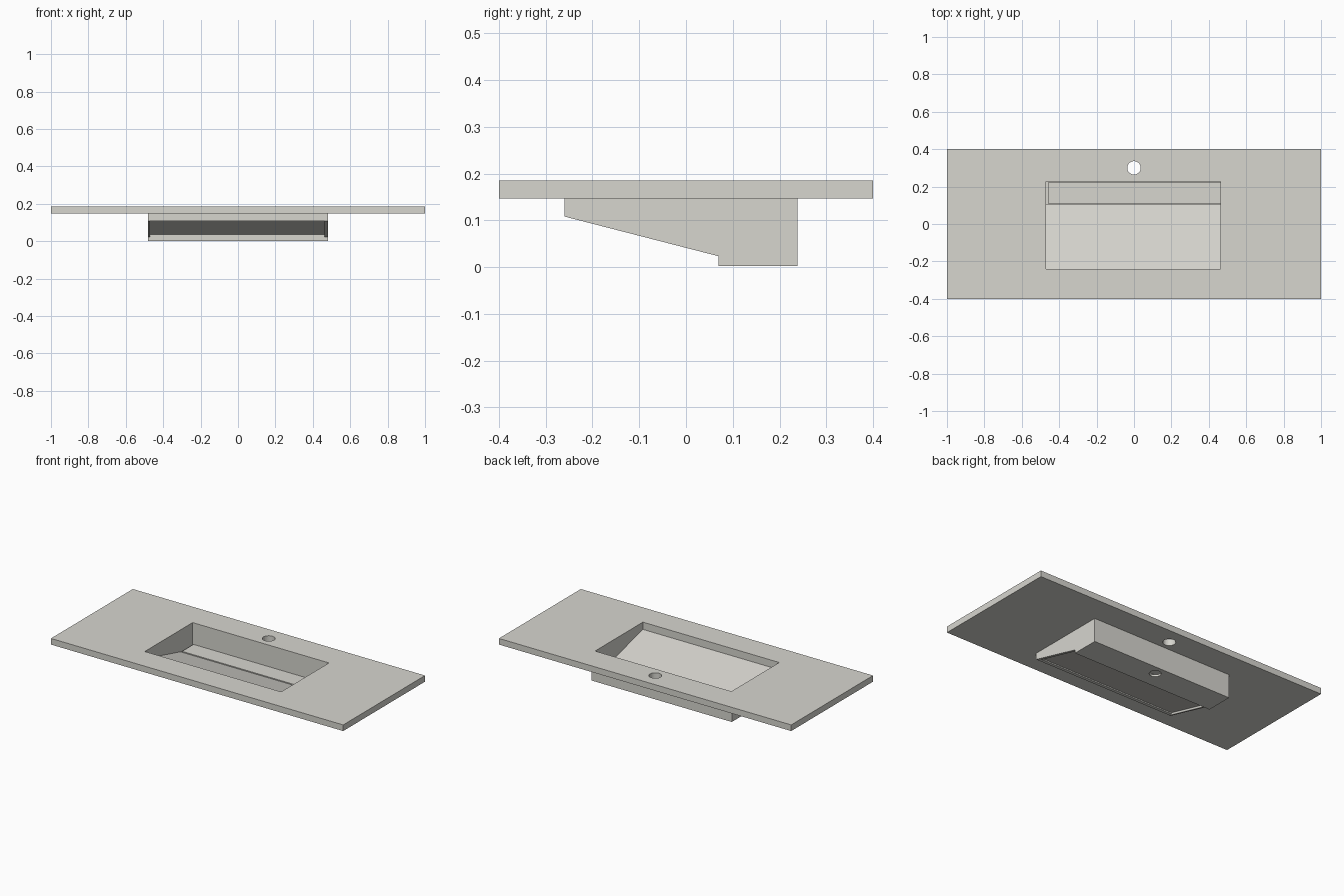
import bpy, bmesh

if "Cube" in bpy.data.objects:
    bpy.data.objects.remove(bpy.data.objects["Cube"])

# one warm light grey for everything
stone = bpy.data.materials.new("warm_light_grey")
stone.diffuse_color = (0.68, 0.67, 0.625, 1)
stone.use_nodes = True
stone.node_tree.nodes["Principled BSDF"].inputs["Base Color"].default_value = stone.diffuse_color


def prism(name, profile, x0, x1):
    """Extrude a (y, z) profile along x."""
    bm = bmesh.new()
    face = bm.faces.new([bm.verts.new((x0, y, z)) for y, z in profile])
    out = bmesh.ops.extrude_face_region(bm, geom=[face])
    moved = [v for v in out["geom"] if isinstance(v, bmesh.types.BMVert)]
    bmesh.ops.translate(bm, verts=moved, vec=(x1 - x0, 0, 0))
    bmesh.ops.recalc_face_normals(bm, faces=bm.faces)
    mesh = bpy.data.meshes.new(name)
    bm.to_mesh(mesh)
    bm.free()
    mesh.materials.append(stone)
    ob = bpy.data.objects.new(name, mesh)
    bpy.context.collection.objects.link(ob)
    return ob


def box(name, x0, x1, y0, y1, z0, z1):
    return prism(name, [(y0, z0), (y1, z0), (y1, z1), (y0, z1)], x0, x1)


def round_cutter(y, z, r):
    bpy.ops.mesh.primitive_cylinder_add(vertices=32, radius=r, depth=0.1, location=(0, y, z))
    ob = bpy.context.object
    ob.data.materials.append(stone)
    return ob


def cut(target, cutter):
    mod = target.modifiers.new("cut", "BOOLEAN")
    mod.operation = "DIFFERENCE"
    mod.solver = "EXACT"
    mod.object = cutter
    bpy.context.view_layer.objects.active = target
    bpy.ops.object.modifier_apply(modifier=mod.name)
    bpy.data.objects.remove(cutter)


BOT, UNDER, TOP = 0.002, 0.147, 0.185    # key heights
L, R, F, B = -0.47, 0.463, -0.24, 0.228  # basin opening

# countertop with basin opening and tap hole
counter = box("countertop", -1, 1, -0.4, 0.4, UNDER, TOP)
cut(counter, box("opening_cutter", L, R, F, B, 0.1, 0.25))
cut(counter, round_cutter(0.3, 0.166, 0.036))

# side walls follow the sloping outline and hang below the ramp
side = [(-0.26, UNDER), (-0.26, 0.108), (0.07, 0.023), (0.07, BOT), (0.238, BOT), (0.238, UNDER)]
prism("left_wall", side, -0.48, L)
prism("right_wall", side, R, 0.48)

# front and back walls
box("front_wall", L, R, -0.26, F, 0.108, UNDER)
box("back_wall", L, R, B, 0.238, BOT, UNDER)

# sloping basin floor
prism("sloping_floor", [(F, 0.14), (F, 0.115), (0.108, 0.026), (0.108, 0.05)], L, R)

# drain trough under the slope
box("trough_front", L, R, 0.07, 0.082, BOT, 0.036)
floor = box("trough_floor", L, R, 0.082, B, BOT, 0.014)
cut(floor, round_cutter(0.18, 0.01, 0.033))

# loose cover plate hiding the drain
box("drain_cover", -0.46, R - 0.001, 0.11, 0.222, 0.046, 0.055)
